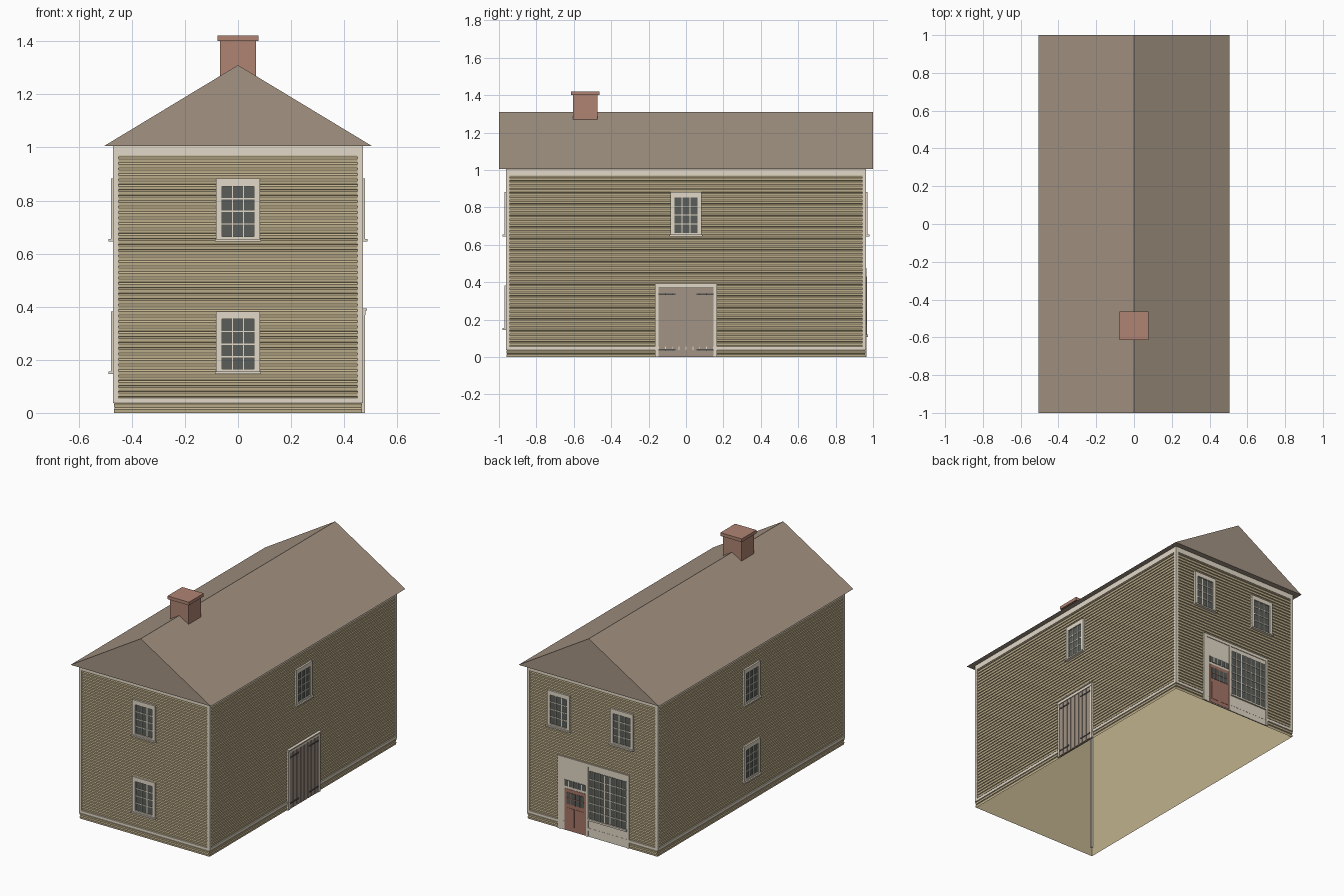
import bpy, bmesh
from math import radians
from mathutils import Matrix, Vector

cube = bpy.data.objects.get("Cube")
if cube:
    bpy.data.objects.remove(cube, do_unlink=True)


def material(name, r, g, b):
    m = bpy.data.materials.new(name)
    col = (r, g, b, 1)
    m.diffuse_color = col
    m.use_nodes = True
    m.node_tree.nodes["Principled BSDF"].inputs["Base Color"].default_value = col
    return m


SIDING = material("tan siding", .53, .44, .27)
TRIM = material("pale trim", .76, .69, .57)
GLASS = material("dark glass", .10, .11, .10)
ROOF = material("brown roof", .37, .295, .225)
BRICK = material("red brick", .43, .23, .17)
WOOD = material("grey brown wood", .36, .29, .235)
DOOR = material("faded red door", .38, .18, .14)
IRON = material("dark iron", .08, .08, .08)

HALF_X, HALF_Y, EAVE = .468, .96, 1.005


def finish(name, bm, mat, matrix=None):
    bmesh.ops.recalc_face_normals(bm, faces=bm.faces)
    if matrix:
        bm.transform(matrix)
    me = bpy.data.meshes.new(name)
    bm.to_mesh(me)
    bm.free()
    me.materials.append(mat)
    ob = bpy.data.objects.new(name, me)
    bpy.context.scene.collection.objects.link(ob)
    return ob


def boxes(name, mat, items, matrix=None):
    """One object from boxes (x0, x1, y0, y1, z0, z1)."""
    bm = bmesh.new()
    for x0, x1, y0, y1, z0, z1 in items:
        m = Matrix.Translation(((x0 + x1) / 2, (y0 + y1) / 2, (z0 + z1) / 2))
        bmesh.ops.create_cube(bm, size=1, matrix=m @ Matrix.Diagonal((x1 - x0, y1 - y0, z1 - z0, 1)))
    return finish(name, bm, mat, matrix)


def loft(name, mat, rings):
    """Four-sided tube, open at both ends, through (z, inset) rings."""
    bm = bmesh.new()
    loops = []
    for z, inset in rings:
        a, b = HALF_X - inset, HALF_Y - inset
        loops.append([bm.verts.new((sx * a, sy * b, z)) for sx, sy in ((-1, -1), (1, -1), (1, 1), (-1, 1))])
    for lo, hi in zip(loops, loops[1:]):
        for k in range(4):
            n = (k + 1) % 4
            bm.faces.new((lo[k], lo[n], hi[n], hi[k]))
    return finish(name, bm, mat)


def side(angle, dist, u=0):
    """Wall frame: x runs along the wall, -y points outward."""
    return Matrix.Rotation(radians(angle), 4, 'Z') @ Matrix.Translation((u, -dist, 0))


def frame(x0, x1, z0, z1, w, out, head):
    """Two jambs, a head and a bottom rail around an opening."""
    return [(x0, x0 + w, -out, .004, z0, z1), (x1 - w, x1, -out, .004, z0, z1),
            (x0 + w, x1 - w, -out, .004, z1 - head, z1), (x0 + w, x1 - w, -out, .004, z0, z0 + w / 2)]


def bars(x0, x1, z0, z1, cols, rows, out, w=.005):
    """Glazing bars dividing an opening into panes."""
    res = []
    for i in range(1, cols):
        x = x0 + (x1 - x0) * i / cols
        res.append((x - w / 2, x + w / 2, -out, .004, z0, z1))
    for i in range(1, rows):
        z = z0 + (z1 - z0) * i / rows
        res.append((x0, x1, -out, .004, z - w / 2, z + w / 2))
    return res


# Siding boards with sloped upper ledges, over plain walls open at the base
courses = 49
pitch = EAVE / courses
rings = []
for i in range(courses):
    rings += [(pitch * i, .001), (pitch * (i + .62), 0), (pitch * (i + .96), .005)]
loft("siding_boards", SIDING, rings)
loft("inner_walls", SIDING, [(0, .006), (EAVE, .006)])

# Corner boards, water table and frieze
X, Y = HALF_X + .003, HALF_Y + .003
corners = []
for sx in (-1, 1):
    for sy in (-1, 1):
        xs = sorted((sx * X, sx * (X - .02)))
        ys = sorted((sy * Y, sy * (Y - .02)))
        corners.append((*xs, *ys, .055, .97))
boxes("corner_boards", TRIM, corners)
for name, z0, z1 in (("water_table", .038, .056), ("frieze", .97, EAVE)):
    boxes(name, TRIM, [(-X, X, -Y, -Y + .008, z0, z1), (-X, X, Y - .008, Y, z0, z1),
                       (-X, -X + .008, -Y + .008, Y - .008, z0, z1),
                       (X - .008, X, -Y + .008, Y - .008, z0, z1)])

# Gable roof
bm = bmesh.new()
tri = bm.faces.new([bm.verts.new(p) for p in ((-.505, -1, EAVE), (.505, -1, EAVE), (0, -1, 1.31))])
ext = bmesh.ops.extrude_face_region(bm, geom=[tri], use_keep_orig=True)
bmesh.ops.translate(bm, vec=Vector((0, 2, 0)), verts=[v for v in ext["geom"] if isinstance(v, bmesh.types.BMVert)])
finish("roof", bm, ROOF)

# Chimney
boxes("chimney", BRICK, [(-.067, .067, -.604, -.474, 1.2, 1.4)])
boxes("chimney_cap", BRICK, [(-.077, .077, -.615, -.463, 1.4, 1.421)])


# Sash windows
def window(name, m, z):
    m = m @ Matrix.Translation((0, 0, z))
    boxes(name + "_casing", TRIM, frame(-.082, .082, .004, .232, .021, .011, .029), m)
    boxes(name + "_sill", TRIM, [(-.087, .087, -.02, .004, -.004, .005)], m)
    boxes(name + "_glass", GLASS, [(-.062, .062, -.003, .004, .012, .204)], m)
    boxes(name + "_bars", TRIM, bars(-.062, .062, .014, .204, 3, 4, .006), m)


LOW, HIGH = .15, .65
window("front_lower_window", side(0, HALF_Y), LOW)
window("front_upper_window", side(0, HALF_Y), HIGH)
window("left_upper_window", side(90, HALF_X), HIGH)
window("right_lower_window", side(-90, HALF_X), LOW)
window("right_upper_window", side(-90, HALF_X), HIGH)
for name, x in (("back_window_a", .24), ("back_window_b", -.215)):
    window(name, side(180, HALF_Y, -x), HIGH)

# Double plank door on the long side
m = side(90, HALF_X)
boxes("barn_door_frame", TRIM, [(-.165, -.147, -.01, .004, 0, .37), (.147, .165, -.01, .004, 0, .37),
                                (-.165, .165, -.012, .004, .368, .388), (-.167, .167, -.018, .004, .386, .393)], m)
boxes("barn_door_backing", WOOD, [(-.147, .147, -.002, .004, 0, .368)], m)
plank = .294 / 8
boxes("barn_door_planks", WOOD, [(-.147 + i * plank + .0025, -.147 + (i + 1) * plank - .0025, -.008, .004, .002, .367)
                                 for i in range(8)], m)
boxes("barn_door_hinges", IRON, [(*sorted((s * .147, s * .055)), -.011, 0, z, z + .009)
                                 for s in (-1, 1) for z in (.034, .332)], m)

# Shop front on the back wall: x here runs toward the model's right
m = side(180, HALF_Y)
boxes("shop_panel", TRIM, [(-.25, .265, -.002, .004, 0, .47)], m)
boxes("shop_surround", TRIM, [(-.25, -.225, -.006, 0, 0, .455), (.25, .265, -.006, 0, 0, .455),
                              (-.25, .265, -.006, 0, .455, .475), (-.044, -.03, -.006, 0, 0, .455)], m)
boxes("shop_door", DOOR, [(-.2, -.044, -.004, 0, .004, .272)], m)
boxes("shop_door_panels", DOOR, [(-.185, -.129, -.006, 0, .03, .15), (-.115, -.059, -.006, 0, .03, .15)], m)
boxes("shop_door_glass", GLASS, [(-.185, -.059, -.006, 0, .175, .25)], m)
boxes("shop_door_bars", DOOR, bars(-.185, -.059, .175, .25, 4, 2, .008, .004), m)
boxes("transom_glass", GLASS, [(-.2, -.044, -.004, 0, .288, .328)], m)
boxes("transom_bars", TRIM, bars(-.2, -.044, .288, .328, 5, 1, .007), m)
boxes("shop_window_glass", GLASS, [(-.025, .245, -.004, 0, .12, .43)], m)
boxes("shop_window_bars", TRIM, bars(-.025, .245, .12, .43, 7, 6, .007), m)
boxes("shop_window_sill", TRIM, [(-.03, .25, -.012, 0, .108, .12)], m)
